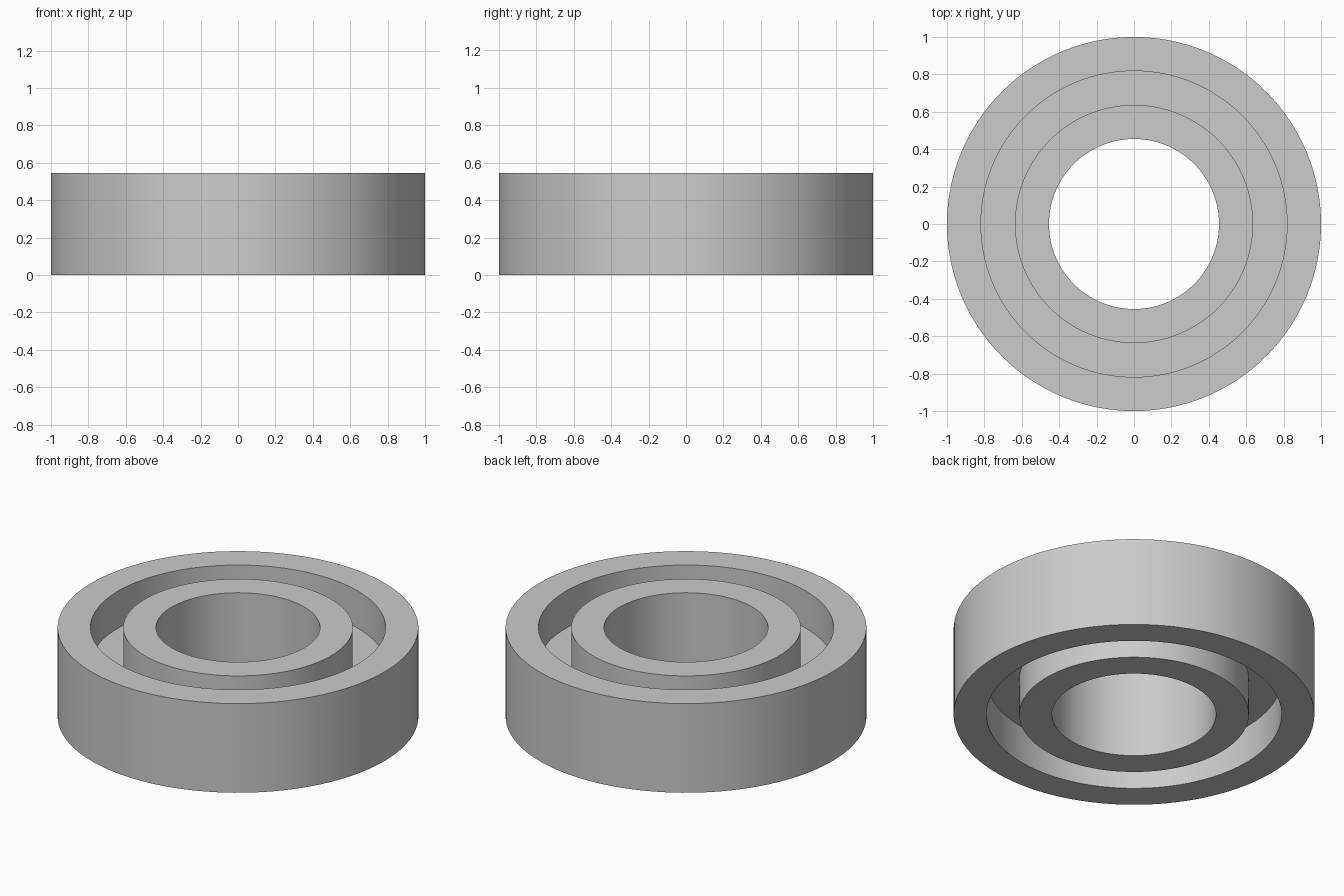
import bpy, math

SEGMENTS = 128
UNIT = 1 / 11            # model is 22 units across
HEIGHT = 6
RECESS = 2.5

cube = bpy.data.objects.get("Cube")
if cube:
    bpy.data.objects.remove(cube, do_unlink=True)

steel = bpy.data.materials.new("grey_steel")
steel.use_nodes = True
colour = (0.6, 0.6, 0.6, 1)
steel.diffuse_color = colour
steel.node_tree.nodes["Principled BSDF"].inputs["Base Color"].default_value = colour


def ring(name, inner, outer, bottom, top):
    """Revolve a rectangular section about the z axis."""
    section = [(inner, bottom), (outer, bottom), (outer, top), (inner, top)]
    verts, faces = [], []
    for i in range(SEGMENTS):
        a = math.tau * i / SEGMENTS
        verts += [(r * UNIT * math.cos(a), r * UNIT * math.sin(a), z * UNIT)
                  for r, z in section]
        j = (i + 1) % SEGMENTS
        for k in range(4):
            n = (k + 1) % 4
            faces.append((4 * i + k, 4 * j + k, 4 * j + n, 4 * i + n))
    mesh = bpy.data.meshes.new(name)
    mesh.from_pydata(verts, [], faces)
    # Section runs anticlockwise in (r, z), so flip to face outwards if needed
    if mesh.polygons[1].normal.x < 0:
        mesh.flip_normals()
    mesh.materials.append(steel)
    obj = bpy.data.objects.new(name, mesh)
    bpy.context.collection.objects.link(obj)
    bpy.ops.object.select_all(action="DESELECT")
    obj.select_set(True)
    bpy.context.view_layer.objects.active = obj
    bpy.ops.object.shade_smooth_by_angle(angle=math.radians(30))


# Outer and inner races, joined by a recessed shield
ring("outer_race", 9, 11, 0, HEIGHT)
ring("inner_race", 5, 7, 0, HEIGHT)
ring("shield", 7, 9, RECESS, HEIGHT - RECESS)
